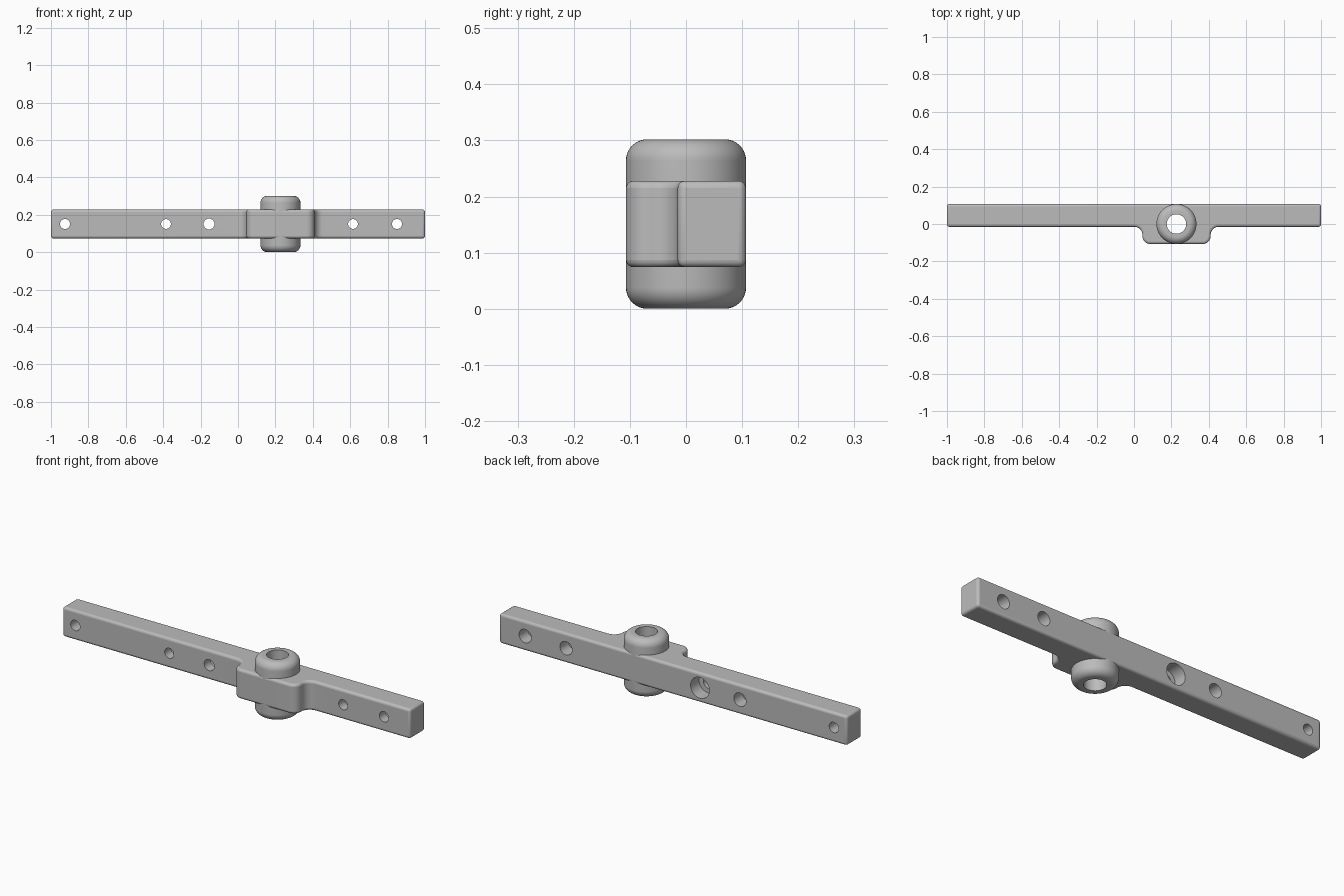
import bpy
import bmesh
from math import cos, sin, pi, radians
from mathutils import Matrix

cube = bpy.data.objects.get("Cube")
if cube:
    bpy.data.objects.remove(cube, do_unlink=True)

steel = bpy.data.materials.new("plain grey")
steel.use_nodes = True
grey = (0.5, 0.5, 0.5, 1)
steel.diffuse_color = grey
steel.node_tree.nodes["Principled BSDF"].inputs["Base Color"].default_value = grey

PIVOT_X, MID_Z, HALF_H = 0.227, 0.151, 0.077
BACK, FRONT, BOSS_FRONT = 0.107, -0.015, -0.107


def add_object(name, bm):
    bmesh.ops.recalc_face_normals(bm, faces=bm.faces[:])
    mesh = bpy.data.meshes.new(name)
    bm.to_mesh(mesh)
    bm.free()
    mesh.materials.append(steel)
    obj = bpy.data.objects.new(name, mesh)
    bpy.context.collection.objects.link(obj)
    return obj


def arc(cx, cy, r, start, end, steps=10):
    angles = [radians(start + (end - start) * i / steps) for i in range(steps + 1)]
    return [(cx + r * cos(a), cy + r * sin(a)) for a in angles]


def add_cylinder(bm, radius, depth, matrix):
    bmesh.ops.create_cone(bm, cap_ends=True, segments=48, radius1=radius,
                          radius2=radius, depth=depth, matrix=matrix)


def cut(obj, cutter):
    cutter.hide_render = True
    cutter.hide_viewport = True
    cutter.display_type = 'WIRE'
    mod = obj.modifiers.new(cutter.name, 'BOOLEAN')
    mod.operation, mod.solver, mod.object = 'DIFFERENCE', 'EXACT', cutter


def shade(obj):
    bpy.ops.object.select_all(action='DESELECT')
    obj.select_set(True)
    bpy.context.view_layer.objects.active = obj
    bpy.ops.object.shade_smooth_by_angle(angle=radians(35))


# Bar with a boss blended into its front face
r, left, right = 0.043, 0.045, 0.41
outline = [(-1, BACK), (-1, FRONT)]
outline += arc(left - r, FRONT - r, r, 90, 0)
outline += arc(left + r, BOSS_FRONT + r, r, 180, 270)
outline += arc(right - r, BOSS_FRONT + r, r, 270, 360)
outline += arc(right + r, FRONT - r, r, 180, 90)
outline += [(1, FRONT), (1, BACK)]
bm = bmesh.new()
base = bm.faces.new([bm.verts.new((x, y, MID_Z - HALF_H)) for x, y in outline])
top = bmesh.ops.extrude_face_region(bm, geom=[base])["geom"]
bmesh.ops.translate(bm, vec=(0, 0, 2 * HALF_H),
                    verts=[v for v in top if isinstance(v, bmesh.types.BMVert)])
bar = add_object("bar", bm)
bevel = bar.modifiers.new("rounded_edges", 'BEVEL')
bevel.width, bevel.segments = 0.013, 4
bevel.limit_method, bevel.angle_limit = 'ANGLE', radians(40)

# Cross holes, some with a wider counterbore from the back
through, counterbore = bmesh.new(), bmesh.new()
turn = Matrix.Rotation(pi / 2, 4, 'X')
for x, radius, wide in ((-0.925, 0.027, 0), (-0.385, 0.026, 0.035), (-0.155, 0.029, 0.054),
                        (0.615, 0.026, 0.035), (0.85, 0.027, 0.035)):
    add_cylinder(through, radius, 0.5, Matrix.Translation((x, 0, MID_Z)) @ turn)
    if wide:
        add_cylinder(counterbore, wide, 0.14, Matrix.Translation((x, BACK, MID_Z)) @ turn)
cut(bar, add_object("through_holes", through))
cut(bar, add_object("counterbores", counterbore))

# Clearance for the collar
bore = bmesh.new()
add_cylinder(bore, 0.075, 0.5, Matrix.Translation((PIVOT_X, 0, MID_Z)))
cut(bar, add_object("pivot_bore", bore))
shade(bar)

# Rounded pivot collar, turned from its section
R, HOLE, H, ROUND = 0.107, 0.052, 0.302, 0.038
section = [(HOLE, 0)] + arc(R - ROUND, ROUND, ROUND, 270, 360)
section += arc(R - ROUND, H - ROUND, ROUND, 0, 90) + [(HOLE, H)]
bm = bmesh.new()
verts = [bm.verts.new((rad, 0, z)) for rad, z in section]
edges = [bm.edges.new((a, b)) for a, b in zip(verts, verts[1:] + verts[:1])]
bmesh.ops.spin(bm, geom=verts + edges, cent=(0, 0, 0), axis=(0, 0, 1),
               angle=2 * pi, steps=64, use_merge=True)
bmesh.ops.remove_doubles(bm, verts=bm.verts[:], dist=0.0001)
collar = add_object("pivot_collar", bm)
collar.location.x = PIVOT_X
shade(collar)
